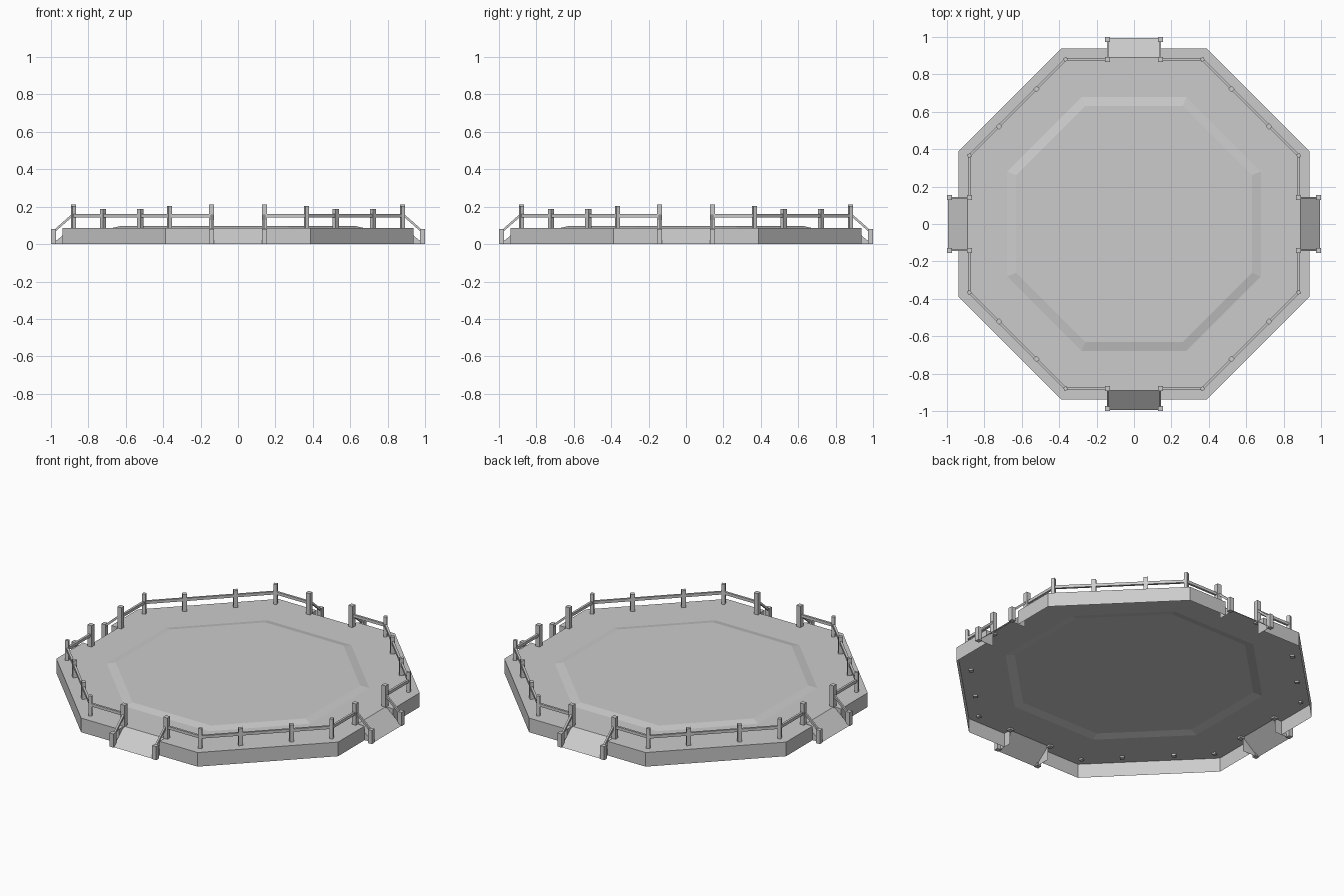
import bpy, bmesh
from math import pi
from mathutils import Matrix, Vector

if "Cube" in bpy.data.objects:
    bpy.data.objects.remove(bpy.data.objects["Cube"])

H = 0.085          # deck height
TURNS = [Matrix.Rotation(k * pi / 2, 4, 'Z') for k in range(4)]


def finish(bm, name):
    me = bpy.data.meshes.new(name)
    bm.to_mesh(me)
    bm.free()
    ob = bpy.data.objects.new(name, me)
    bpy.context.collection.objects.link(ob)
    return ob


def sheet(name, faces):
    """Faces of one front quarter, repeated four times around z."""
    bm = bmesh.new()
    for t in TURNS:
        for f in faces:
            bm.faces.new([bm.verts.new(t @ Vector(p)) for p in f])
    bmesh.ops.remove_doubles(bm, verts=bm.verts, dist=1e-4)
    return bm


def box(bm, mat, size):
    bmesh.ops.create_cube(bm, size=1, matrix=mat @ Matrix.Diagonal((*size, 1)))


def posts(name, spots, w, z0, z1, angle=0):
    bm = bmesh.new()
    for t in TURNS:
        for x, y in spots:
            m = t @ Matrix.Translation((x, y, (z0 + z1) / 2)) @ Matrix.Rotation(angle, 4, 'Z')
            box(bm, m, (w, w, z1 - z0))
    return finish(bm, name)


def rails(name, spans, w, h):
    bm = bmesh.new()
    for t in TURNS:
        for a, b in spans:
            a, b = Vector(a), Vector(b)
            d = b - a
            m = t @ Matrix.Translation((a + b) / 2) @ d.to_track_quat('Y', 'Z').to_matrix().to_4x4()
            box(bm, m, (w, d.length, h))
    return finish(bm, name)


# Deck: open-bottomed octagonal shell, notched at each ramp
def quarter_turn(p):
    return (-p[1], p[0], p[2])


G = 0.135
edge = [(-.388, -.938), (-G, -.938), (-G, -.89), (G, -.89), (G, -.938), (.388, -.938)]
A, B, C, D, E, F = [(x, y, H) for x, y in edge]
I1, I2 = (-.28, -.678, H), (.28, -.678, H)
J1, J2 = (-.261, -.63, H + .011), (.261, -.63, H + .011)
nA, nI, nJ = map(quarter_turn, (A, I1, J1))


def wall(p, q):
    return [(p[0], p[1], 0), (q[0], q[1], 0), q, p]


deck = sheet("deck", [
    [A, B, C, D, E, F, I2, I1], [F, nA, nI, I2],          # flat border
    [I1, I2, J2, J1], [I2, nI, nJ, J2],                   # sloped step
    wall(A, B), wall(B, C), wall(D, E), wall(E, F), wall(F, nA)])
top = [v for v in deck.verts if v.co.z > H + .005]
deck.faces.new(sorted(top, key=lambda v: Vector((1, 0)).angle_signed(v.co.xy), reverse=True))
finish(deck, "deck")

# Entry ramps with side cheeks
zr = H * (.995 - .938) / (.995 - .89)
ramp_faces = [[C, (-G, -.995, 0), (G, -.995, 0), D]]
for x in (-G, G):
    tri = [(x, -.938, 0), (x, -.938, zr), (x, -.995, 0)]
    ramp_faces.append(tri if x < 0 else tri[::-1])
finish(sheet("ramps", ramp_faces), "ramps")

# Posts
posts("gate_posts", [(-.142, -.88), (.142, -.88)], .027, H - .01, .213)
posts("ramp_end_posts", [(-.142, -.9865), (.142, -.9865)], .027, 0, .082)
posts("corner_posts", [(-.366, -.88), (.366, -.88)], .02, H - .01, .205, pi / 8)
posts("middle_posts", [(.522, -.722), (.722, -.522)], .024, H - .01, .187, pi / 4)

# Rails
R = .152
rails("fence_rails", [((-.366, -.88, R), (-.142, -.88, R)),
                      ((.142, -.88, R), (.366, -.88, R)),
                      ((.366, -.88, R), (.88, -.366, R))], .013, .017)
rails("ramp_rails", [((s * .138, -.88, .16), (s * .138, -.986, .066)) for s in (-1, 1)], .011, .012)
